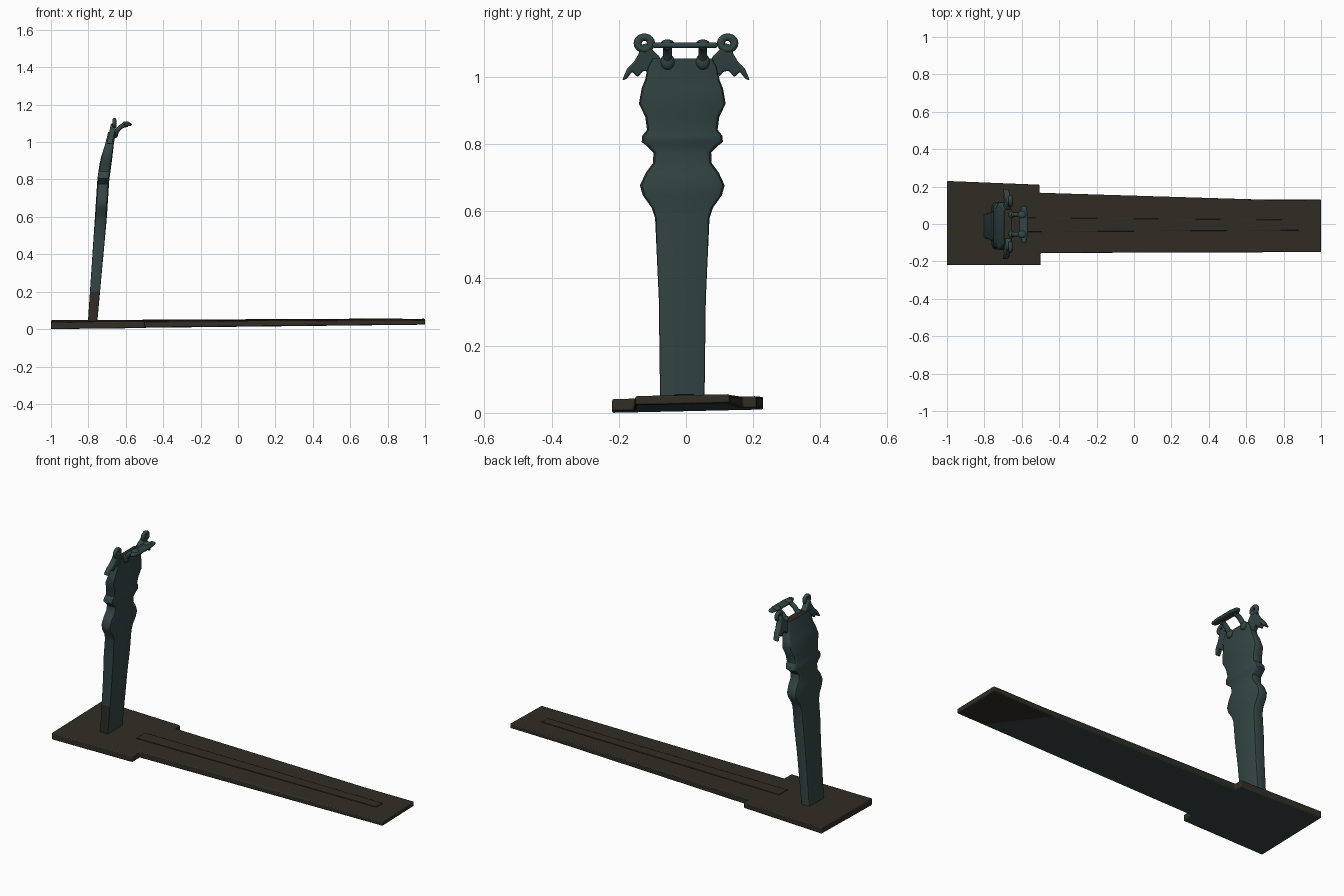
import bpy
import bmesh
import math
from mathutils import Vector

cube = bpy.data.objects.get("Cube")
if cube:
    bpy.data.objects.remove(cube, do_unlink=True)


def make_material(name, rgb):
    material = bpy.data.materials.new(name)
    material.use_nodes = True
    colour = (*rgb, 1.0)
    material.diffuse_color = colour
    shader = material.node_tree.nodes["Principled BSDF"]
    shader.inputs["Base Color"].default_value = colour
    shader.inputs["Roughness"].default_value = 0.8
    return material


TEAL = make_material("dark teal", (0.034, 0.06, 0.06))
BROWN = make_material("dark olive brown", (0.029, 0.026, 0.017))


def interpolate(table, value):
    """Linear lookup in a list of (key, result) pairs."""
    for (a, va), (b, vb) in zip(table, table[1:]):
        if value <= b:
            t = max(0.0, (value - a) / (b - a))
            return va + (vb - va) * t
    return table[-1][1]


def finish(name, bm, materials, bevel=0.0, segments=2, angle=35):
    """Turn a bmesh into a smooth shaded object with an optional bevel."""
    bmesh.ops.recalc_face_normals(bm, faces=bm.faces)
    mesh = bpy.data.meshes.new(name)
    bm.to_mesh(mesh)
    bm.free()
    obj = bpy.data.objects.new(name, mesh)
    bpy.context.collection.objects.link(obj)
    for material in materials:
        mesh.materials.append(material)
    if bevel:
        modifier = obj.modifiers.new("soft edges", 'BEVEL')
        modifier.width = bevel
        modifier.segments = segments
        modifier.limit_method = 'ANGLE'
    bpy.ops.object.select_all(action='DESELECT')
    obj.select_set(True)
    bpy.context.view_layer.objects.active = obj
    bpy.ops.object.shade_smooth_by_angle(angle=math.radians(angle))
    return obj


def prism(outline, low, high):
    """Solid between two heights over an (x, y) outline; heights are functions."""
    bm = bmesh.new()
    bottom = [bm.verts.new((x, y, low(x, y))) for x, y in outline]
    top = [bm.verts.new((x, y, high(x, y))) for x, y in outline]
    bm.faces.new(bottom)
    bm.faces.new(top)
    for i in range(len(outline)):
        j = (i + 1) % len(outline)
        bm.faces.new((bottom[i], bottom[j], top[j], top[i]))
    return bm


# Base board, slightly tilted, with a wide foot and a long tapering tongue
def board_bottom(x, y):
    return 0.005 + 0.011 * (x + 1) + 0.022 * y


def board_top(x, y):
    return 0.043 + 0.005 * (x + 1) + 0.02 * y


board_outline = [(-1, -.22), (-.5, -.22), (-.5, -.155), (1, -.15),
                 (1, .13), (.7, .13), (-.505, .167), (-.505, .21), (-1, .23)]
board = prism(board_outline, board_bottom, board_top)
bmesh.ops.recalc_face_normals(board, faces=board.faces)
cut_normal = Vector((.28, .22, 0))
cut_point = Vector((.72, 0, 0))
bmesh.ops.bisect_plane(board, geom=board.verts[:] + board.edges[:] + board.faces[:],
                       plane_co=cut_point, plane_no=cut_normal)
for face in board.faces:
    side = (face.calc_center_median() - cut_point).dot(cut_normal)
    face.material_index = 1 if face.normal.z < -0.5 and side < 0 else 0
finish("base_board", board, [BROWN, TEAL], bevel=0.005)

# Shallow raised strip along the tongue
strip = prism([(-.6, -.042), (.88, -.034), (.88, .022), (-.6, .034)],
              board_top, lambda x, y: board_top(x, y) + 0.004)
finish("raised_strip", strip, [BROWN], bevel=0.003)

# Upright post: half widths, centre line and half depths by height
half_width = [(.03, .066), (.34, .07), (.58, .081), (.61, .091), (.648, .118),
              (.677, .126), (.714, .109), (.744, .087), (.775, .086), (.794, .105),
              (.806, .121), (.825, .119), (.842, .105), (.88, .11), (.92, .129),
              (.966, .121), (.99, .111), (1.03, .103), (1.055, .088)]
centre_x = [(.03, -.778), (.6, -.733), (.8, -.72), (.9, -.706),
            (1, -.685), (1.06, -.672), (1.13, -.658)]
half_depth = [(.03, .025), (.6, .032), (.9, .032), (1, .022), (1.055, .021)]
chamfer = [(.5, .005), (.65, .02), (.95, .016), (1.055, .008)]

post = bmesh.new()
heights = sorted({z for z, w in half_width} | {.2, .48})
rings = []
for z in heights:
    w, d = interpolate(half_width, z), interpolate(half_depth, z)
    c, x = interpolate(chamfer, z), interpolate(centre_x, z)
    quarter = [(d, w - c), (d - c * .3, w - c * .3), (d - c, w)]
    section = quarter + [(-a, b) for a, b in reversed(quarter)]
    section += [(-a, -b) for a, b in section]
    rings.append([post.verts.new((x + a, b - .011, z)) for a, b in section])
for lower, upper in zip(rings, rings[1:]):
    for i in range(len(lower)):
        j = (i + 1) % len(lower)
        post.faces.new((lower[i], lower[j], upper[j], upper[i]))
post.faces.new(rings[0])
post.faces.new(rings[-1])
bmesh.ops.recalc_face_normals(post, faces=post.faces)
# Worn lower flank and the top end show the board colour
for face in post.faces:
    low_flank = face.normal.y < -0.8 and face.calc_center_median().z < .2
    face.material_index = 1 if low_flank or face.normal.z > .9 else 0
finish("upright_post", post, [TEAL, BROWN], angle=40)


# Winged head ornaments on both upper corners
def leaning_plate(name, outline, side, thickness):
    bm = bmesh.new()
    layers = []
    for offset in (-thickness / 2, thickness / 2):
        layers.append([bm.verts.new((interpolate(centre_x, z) + offset, side * y, z))
                       for y, z in outline])
        bm.faces.new(layers[-1])
    for i in range(len(outline)):
        j = (i + 1) % len(outline)
        bm.faces.new((layers[0][i], layers[0][j], layers[1][j], layers[1][i]))
    return finish(name, bm, [TEAL], bevel=0.008, segments=3, angle=60)


wing = [(.075, 1.03), (.078, 1.06), (.1, 1.08), (.115, 1.1), (.135, 1.095),
        (.14, 1.07), (.155, 1.045), (.175, 1.025), (.19, .99), (.178, .992),
        (.16, 1.015), (.143, .998), (.128, 1.018), (.11, 1.015), (.1, 1.0)]
for label, side in (("left", 1), ("right", -1)):
    leaning_plate(label + "_wing", wing, side, .03)
    bpy.ops.mesh.primitive_torus_add(
        major_radius=.018, minor_radius=.011, major_segments=20, minor_segments=10,
        location=(-.661, side * .124, 1.1), rotation=(0, math.radians(90), 0))
    head = bpy.context.object
    head.name = label + "_curled_head"
    head.scale.y = 1.1
    head.data.materials.append(TEAL)
    bpy.ops.object.shade_smooth()


# Front crossbar carried on two curved arms with knobs
def ball(name, location, scale):
    bpy.ops.mesh.primitive_uv_sphere_add(segments=16, ring_count=10, location=location)
    obj = bpy.context.object
    obj.name = name
    obj.scale = scale
    obj.data.materials.append(TEAL)
    bpy.ops.object.shade_smooth()


bar = prism([(-.6, -.1), (-.575, -.1), (-.568, -.05), (-.568, .05),
             (-.575, .094), (-.6, .094), (-.612, .05), (-.612, -.05)],
            lambda x, y: 1.086, lambda x, y: 1.102)
finish("crossbar", bar, [TEAL], bevel=0.006)

arm_path = [(-.662, 1.035), (-.645, 1.062), (-.622, 1.084), (-.592, 1.094)]
for label, y in (("left", .05), ("right", -.055)):
    curve = bpy.data.curves.new(label + "_arm", 'CURVE')
    curve.dimensions = '3D'
    curve.bevel_depth = .013
    curve.bevel_resolution = 3
    curve.use_fill_caps = True
    spline = curve.splines.new('BEZIER')
    spline.bezier_points.add(len(arm_path) - 1)
    for point, (x, z) in zip(spline.bezier_points, arm_path):
        point.co = (x, y, z)
        point.handle_left_type = point.handle_right_type = 'AUTO'
    curve.materials.append(TEAL)
    arm = bpy.data.objects.new(label + "_arm", curve)
    bpy.context.collection.objects.link(arm)
    ball(label + "_arm_root", (-.656, y, 1.045), (.016, .021, .024))
    ball(label + "_bar_knob", (-.598, y, 1.099), (.022, .02, .012))
